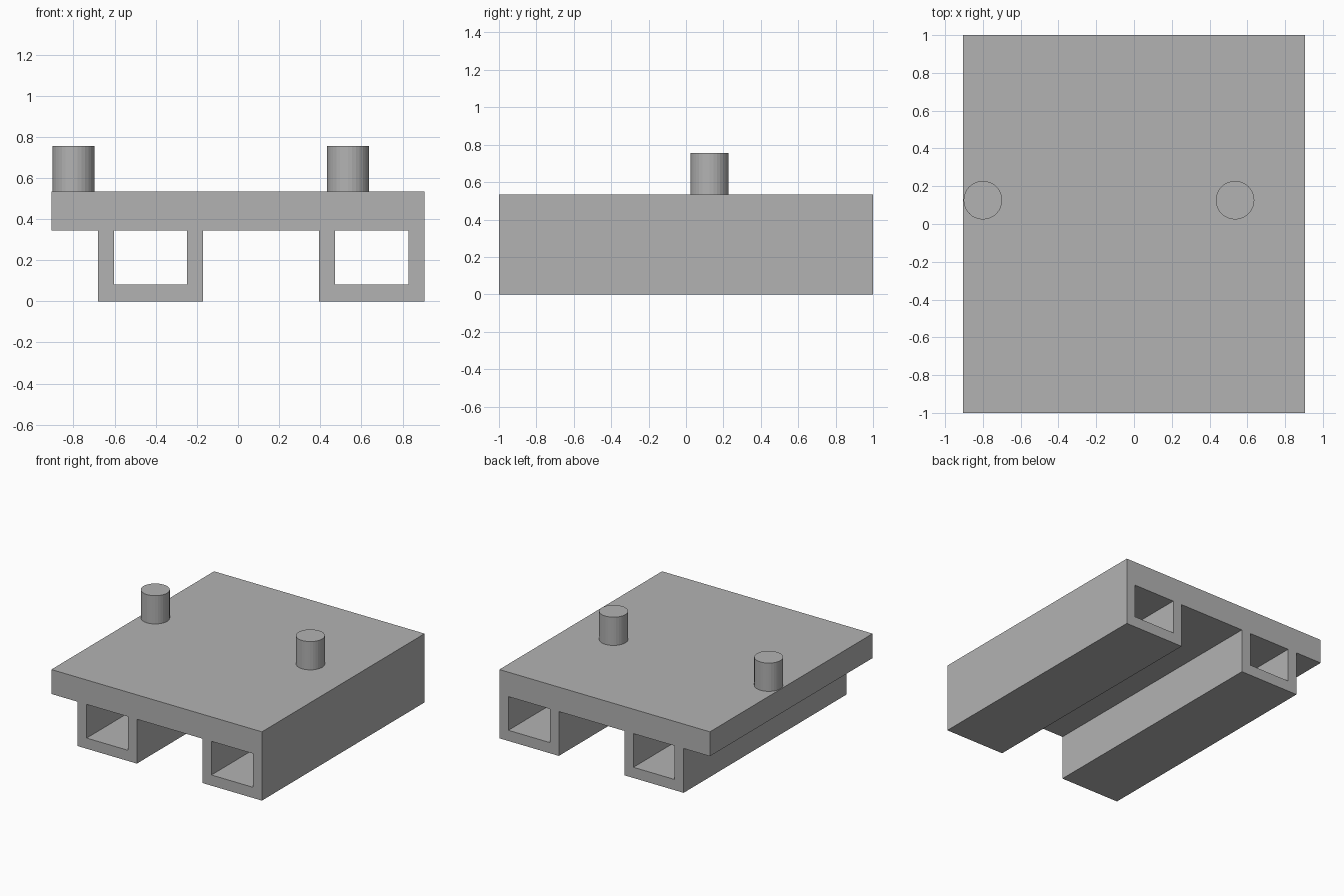
import bpy
from math import pi

cube = bpy.data.objects.get("Cube")
if cube:
    bpy.data.objects.remove(cube, do_unlink=True)

grey = bpy.data.materials.new("plain grey")
grey.use_nodes = True
colour = (0.45, 0.45, 0.45, 1)
grey.diffuse_color = colour
grey.node_tree.nodes["Principled BSDF"].inputs["Base Color"].default_value = colour

HALF_WIDTH, HALF_LENGTH = 0.906, 1.0
DECK_BOTTOM, DECK_TOP = 0.345, 0.535
FLOOR, WALL = 0.083, 0.078
LEFT_RAIL, RIGHT_RAIL = (-0.68, -0.17), (0.394, HALF_WIDTH)


def add_loop(curve, points):
    """Closed straight-sided loop in the cross-section."""
    spline = curve.splines.new("POLY")
    spline.points.add(len(points) - 1)
    for point, (x, z) in zip(spline.points, points):
        point.co = (x, z, 0, 1)
    spline.use_cyclic_u = True


# Deck with two hollow rails: one cross-section extruded front to back
profile = bpy.data.curves.new("deck_profile", "CURVE")
profile.dimensions = "2D"
profile.fill_mode = "BOTH"
profile.extrude = HALF_LENGTH
(a, b), (c, d) = LEFT_RAIL, RIGHT_RAIL
add_loop(profile, [
    (-HALF_WIDTH, DECK_TOP), (-HALF_WIDTH, DECK_BOTTOM),
    (a, DECK_BOTTOM), (a, 0), (b, 0), (b, DECK_BOTTOM),
    (c, DECK_BOTTOM), (c, 0), (d, 0), (d, DECK_TOP)])

# Rectangular channels through the rails
for x0, x1 in (LEFT_RAIL, RIGHT_RAIL):
    add_loop(profile, [(x0 + WALL, FLOOR), (x1 - WALL, FLOOR),
                       (x1 - WALL, DECK_BOTTOM), (x0 + WALL, DECK_BOTTOM)])

deck = bpy.data.objects.new("deck_with_rails", profile)
bpy.context.collection.objects.link(deck)
deck.rotation_euler.x = pi / 2
bpy.ops.object.select_all(action="DESELECT")
deck.select_set(True)
bpy.context.view_layer.objects.active = deck
bpy.ops.object.convert(target="MESH")
deck = bpy.context.object
deck.data.materials.clear()
deck.data.materials.append(grey)
bpy.ops.object.mode_set(mode="EDIT")
bpy.ops.mesh.select_all(action="SELECT")
bpy.ops.mesh.remove_doubles(threshold=0.0001)
bpy.ops.mesh.normals_make_consistent(inside=False)
bpy.ops.mesh.dissolve_limited(angle_limit=0.01)
bpy.ops.object.mode_set(mode="OBJECT")
bpy.ops.object.shade_flat()

# Round pegs standing on the deck
PEG_TOP = 0.755
for name, x in (("right_peg", -0.8), ("left_peg", 0.535)):
    bpy.ops.mesh.primitive_cylinder_add(
        vertices=32, radius=0.102, depth=PEG_TOP - DECK_TOP,
        location=(x, 0.126, (PEG_TOP + DECK_TOP) / 2))
    peg = bpy.context.object
    peg.name = name
    peg.data.materials.append(grey)
